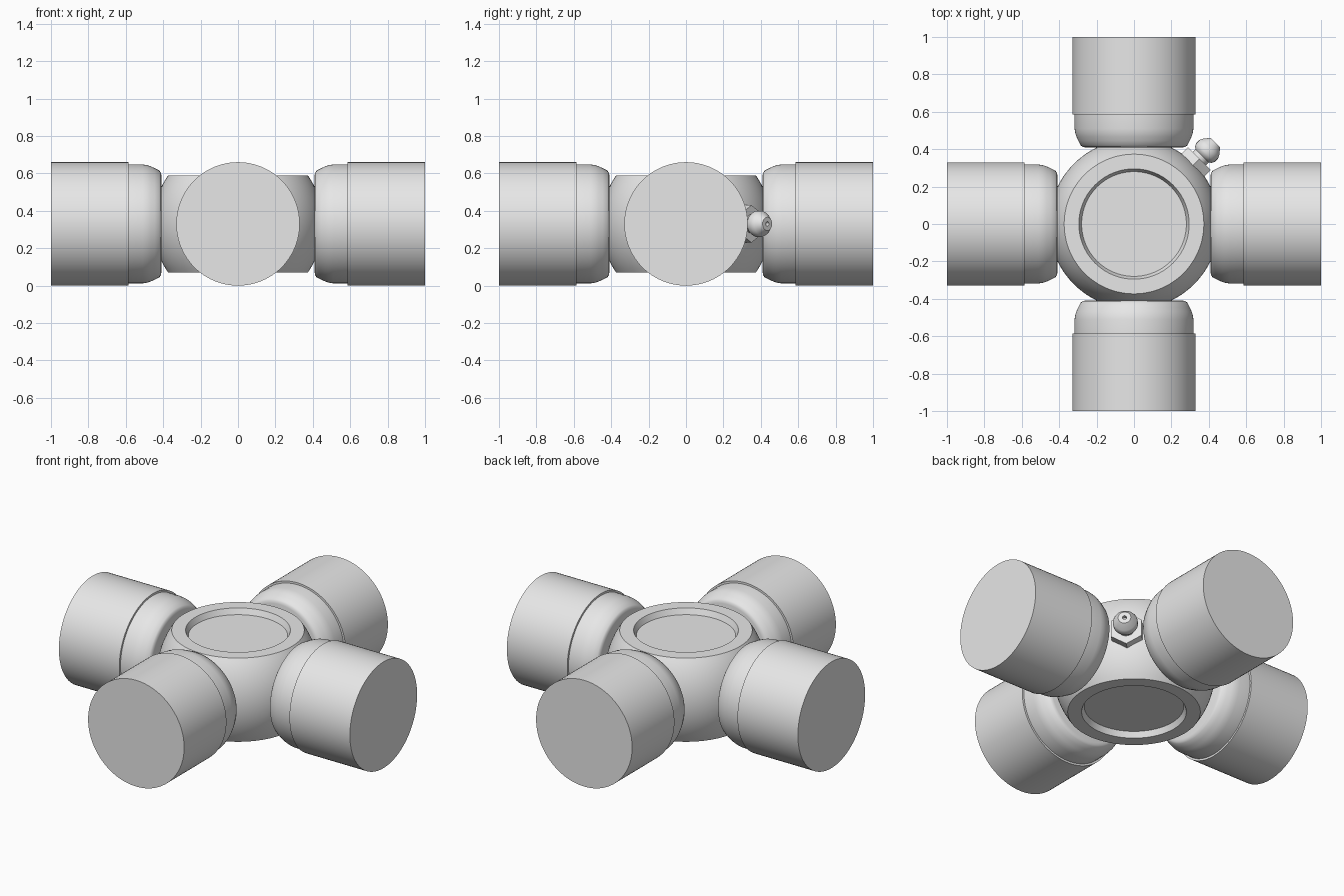
import bpy, bmesh, math
from mathutils import Matrix, Vector

if "Cube" in bpy.data.objects:
    bpy.data.objects.remove(bpy.data.objects["Cube"], do_unlink=True)

CENTRE = Vector((0, 0, 0.33))

steel = bpy.data.materials.new("grey steel")
steel.use_nodes = True
colour = (0.8, 0.8, 0.8, 1)
steel.diffuse_color = colour
steel.node_tree.nodes["Principled BSDF"].inputs["Base Color"].default_value = colour


def turned(name, profile, direction=(0, 0, 1), sides=96):
    """Turn a (radius, distance) profile around an axis through the centre."""
    bm = bmesh.new()
    rings = []
    for r, d in profile:
        if r == 0:
            rings.append([bm.verts.new((0, 0, d))])
            continue
        angles = [2 * math.pi * i / sides for i in range(sides)]
        rings.append([bm.verts.new((r * math.cos(a), r * math.sin(a), d)) for a in angles])
    for a, b in zip(rings, rings[1:]):
        for i in range(sides):
            j = (i + 1) % sides
            if len(a) == 1:
                bm.faces.new((a[0], b[j], b[i]))
            elif len(b) == 1:
                bm.faces.new((a[i], a[j], b[0]))
            else:
                bm.faces.new((a[i], a[j], b[j], b[i]))
    bmesh.ops.recalc_face_normals(bm, faces=bm.faces)
    turn = Vector(direction).to_track_quat('Z', 'Y').to_matrix().to_4x4()
    bm.transform(Matrix.Translation(CENTRE) @ turn)
    mesh = bpy.data.meshes.new(name)
    bm.to_mesh(mesh)
    bm.free()
    mesh.materials.append(steel)
    obj = bpy.data.objects.new(name, mesh)
    bpy.context.collection.objects.link(obj)
    bpy.ops.object.select_all(action='DESELECT')
    obj.select_set(True)
    bpy.context.view_layer.objects.active = obj
    bpy.ops.object.shade_smooth_by_angle(angle=math.radians(28))
    return obj


# Central hub: a truncated ball with a shallow dish in each flat face
R, HALF, DEPTH = 0.455, 0.26, 0.035
limit = math.asin(HALF / R)
ball = [(R * math.cos(t), R * math.sin(t))
        for t in (limit * (i / 10 - 1) for i in range(21))]
dish = [(0, HALF - DEPTH), (0.28, HALF - DEPTH), (0.295, HALF)]
turned("hub", [(r, -d) for r, d in dish] + ball + dish[::-1])

# Four bearing cups with a rounded seal at the inner end
seal = [(0, 0.41), (0.262, 0.41), (0.275, 0.413), (0.285, 0.42), (0.298, 0.445),
        (0.308, 0.467), (0.314, 0.485), (0.318, 0.51), (0.318, 0.585)]
cup = [(0, 0.58), (0.33, 0.585), (0.33, 1.0), (0, 1.0)]
arms = {"left": (1, 0, 0), "right": (-1, 0, 0), "back": (0, 1, 0), "front": (0, -1, 0)}
for side, direction in arms.items():
    turned(side + "_seal", seal + [(0, 0.585)], direction)
    turned(side + "_bearing_cup", cup, direction)

# Grease fitting between the left and back arms
diagonal = (1, 1, 0)
nut = turned("fitting_nut", [(0, 0.4), (0.1, 0.4), (0.1, 0.495), (0, 0.495)], diagonal, 6)
# stand the hexagon on a corner
axis = Vector(diagonal).normalized()
top = max(v.co.z for v in nut.data.vertices) - CENTRE.z
if top < 0.095:
    spin = Matrix.Rotation(math.radians(30), 4, axis)
    nut.data.transform(Matrix.Translation(CENTRE) @ spin @ Matrix.Translation(-CENTRE))
turned("fitting_nipple", [(0, 0.48), (0.05, 0.48), (0.05, 0.515), (0.063, 0.525),
                          (0.07, 0.54), (0.07, 0.565), (0.064, 0.58), (0.036, 0.615),
                          (0.012, 0.615), (0.012, 0.59), (0, 0.59)], diagonal, 32)
